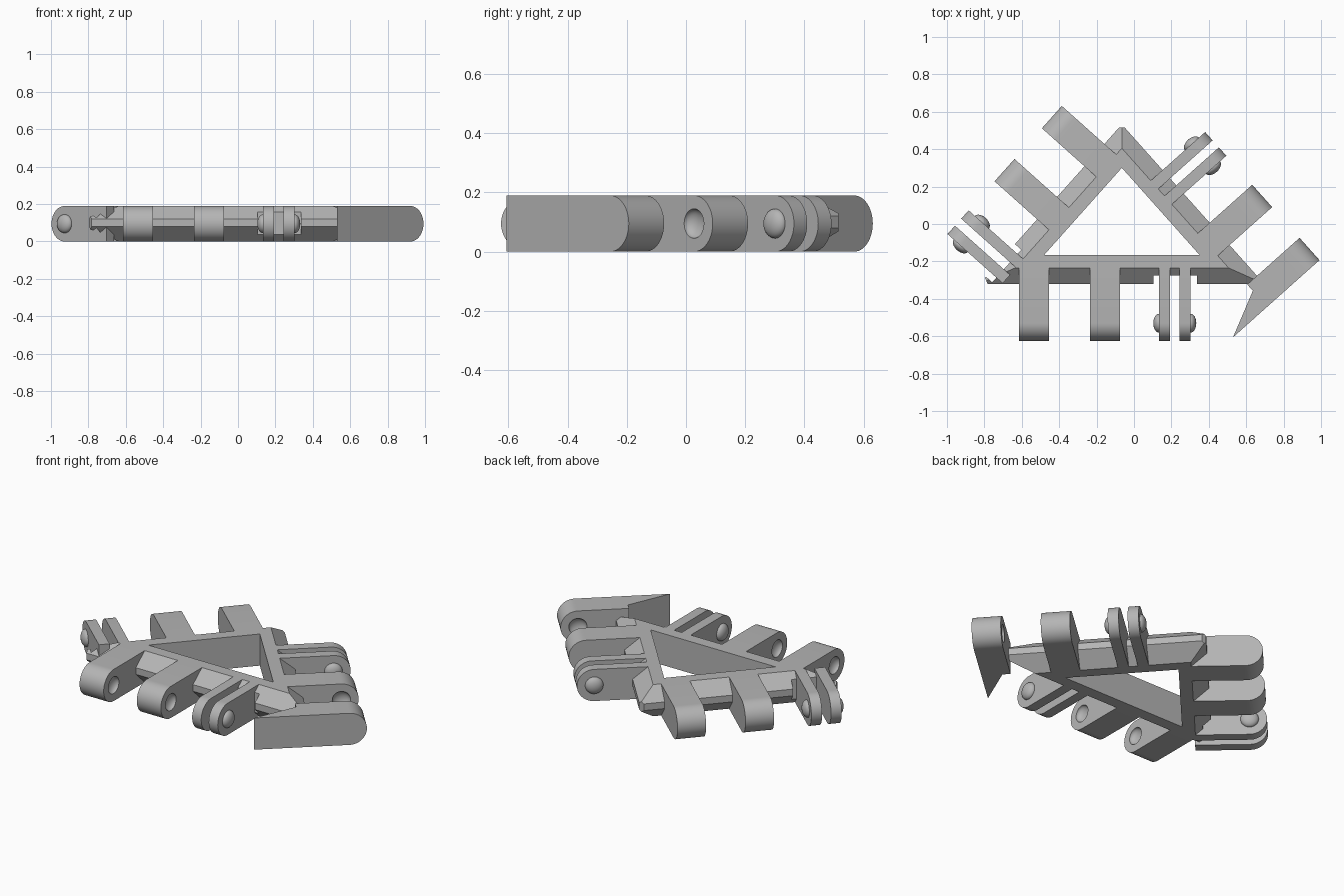
import bpy, bmesh, math
from mathutils import Vector, Matrix

old = bpy.data.objects.get("Cube")
if old:
    bpy.data.objects.remove(old, do_unlink=True)

H = 0.19            # plate thickness
R = H / 2           # lug end radius
HINGE = 0.365       # hinge axis distance from the inner edge
ROOT = 0.065        # where lugs start
TRI = [Vector((-0.48, -0.165)), Vector((0.35, -0.165)), Vector((-0.065, 0.30))]
CENTER = sum(TRI, Vector((0, 0))) / 3

grey = bpy.data.materials.new("plain grey")
grey.use_nodes = True
grey.diffuse_color = (0.46, 0.46, 0.46, 1)
grey.node_tree.nodes["Principled BSDF"].inputs["Base Color"].default_value = (0.46, 0.46, 0.46, 1)


def side_matrix(i):
    """Local axes of a triangle side: along, outward, up."""
    a, b = TRI[i], TRI[(i + 1) % 3]
    t = (b - a).normalized()
    m = (a + b) / 2
    return Matrix(((t.x, t.y, 0, m.x), (t.y, -t.x, 0, m.y), (0, 0, 1, 0), (0, 0, 0, 1)))


def make(name, bm, matrix=None):
    if matrix:
        bm.transform(matrix)
    bmesh.ops.recalc_face_normals(bm, faces=bm.faces)
    mesh = bpy.data.meshes.new(name)
    bm.to_mesh(mesh)
    bm.free()
    mesh.materials.append(grey)
    ob = bpy.data.objects.new(name, mesh)
    bpy.context.collection.objects.link(ob)
    return ob


def prism(name, points, offset, matrix):
    bm = bmesh.new()
    face = bm.faces.new([bm.verts.new(p) for p in points])
    ext = bmesh.ops.extrude_face_region(bm, geom=[face])
    moved = [v for v in ext["geom"] if isinstance(v, bmesh.types.BMVert)]
    bmesh.ops.translate(bm, verts=moved, vec=offset)
    return make(name, bm, matrix)


def lug(name, s0, s1, matrix, root=ROOT):
    """Straight arm with a half-round end."""
    pts = [(s0, root, 0)]
    for k in range(25):
        a = -math.pi / 2 + math.pi * k / 24
        pts.append((s0, HINGE + R * math.cos(a), R + R * math.sin(a)))
    pts.append((s0, root, H))
    return prism(name, pts, (s1 - s0, 0, 0), matrix)


def button(name, s, matrix):
    """Flattened ball on the hinge axis, used as a bump or a socket."""
    bm = bmesh.new()
    bmesh.ops.create_uvsphere(bm, u_segments=32, v_segments=16, radius=0.05)
    bm.transform(Matrix.Rotation(math.pi / 2, 4, 'Y'))
    bm.transform(Matrix.Translation((s, HINGE, R)) @ Matrix.Diagonal((0.6, 1, 1, 1)))
    return make(name, bm, matrix)


def cut(ob, cutters):
    for c in cutters:
        mod = ob.modifiers.new("cut", 'BOOLEAN')
        mod.operation = 'DIFFERENCE'
        mod.solver = 'EXACT'
        mod.object = c
    graph = bpy.context.evaluated_depsgraph_get()
    mesh = bpy.data.meshes.new_from_object(ob.evaluated_get(graph))
    ob.modifiers.clear()
    ob.data = mesh
    for c in cutters:
        bpy.data.objects.remove(c, do_unlink=True)


def offset_corner(i, d):
    """Triangle corner pushed out so that both sides move by d."""
    e1 = (TRI[(i + 1) % 3] - TRI[i]).normalized()
    e2 = (TRI[i - 1] - TRI[i]).normalized()
    return TRI[i] - (e1 + e2).normalized() * d / math.sin(e1.angle(e2) / 2)


# Triangular frame with bevelled outer edges and blunted corners
bm = bmesh.new()
profile = [(0, 0), (0, H), (0.07, H), (0.155, 0.12), (0.155, 0.08), (0.07, 0)]
rings = [[bm.verts.new((*offset_corner(i, d), z)) for d, z in profile] for i in range(3)]
for i in range(3):
    a, b = rings[i], rings[(i + 1) % 3]
    for k in range(6):
        n = (k + 1) % 6
        bm.faces.new((a[k], a[n], b[n], b[k]))
for i, blunt in enumerate((0.04, 0.04, 0.0175)):
    tip = offset_corner(i, 0.155)
    out = (tip - TRI[i]).normalized()
    p = tip - out * blunt
    res = bmesh.ops.bisect_plane(bm, geom=bm.verts[:] + bm.edges[:] + bm.faces[:],
                                 plane_co=(*p, 0), plane_no=(*out, 0), clear_outer=True)
    rim = [e for e in res["geom_cut"] if isinstance(e, bmesh.types.BMEdge)]
    bmesh.ops.holes_fill(bm, edges=rim, sides=0)
frame = make("frame", bm)

# Hinge lugs on each side
notches = []
for i, (side, start) in enumerate((("front", -0.55), ("left", -0.76), ("back", -0.345))):
    mat = side_matrix(i)

    # Solid lugs with sockets; the left side's first one is a plain-backed prong
    for label, s in (("first", start), ("second", start + 0.38)):
        prong = side == "left" and label == "first"
        name = "left_prong" if prong else f"{side}_{label}_lug"
        ob = lug(name, s, s + 0.16, mat, 0.085 if prong else ROOT)
        sockets = [button("socket", s + 0.16, mat)]
        if prong:
            prism("left_prong_point", [(s, -0.16, 0), (s + 0.115, 0.085, 0), (s, 0.085, 0)],
                  (0, 0, H), mat)
        else:
            sockets.append(button("socket", s, mat))
        cut(ob, sockets)

    # Paired thin blades with bumps on their outer faces
    p = start + 0.748
    for label, s, face in (("inner", p, p), ("outer", p + 0.11, p + 0.17)):
        lug(f"{side}_{label}_blade", s, s + 0.06, mat)
        button(f"{side}_{label}_bump", face, mat)

    # Clearance in the frame around the blades
    lo, hi = p - 0.03, p + 0.203
    notches.append(prism("notch", [(lo, 0.11, -0.1), (hi, 0.11, -0.1), (hi, 0.3, -0.1), (lo, 0.3, -0.1)],
                         (0, 0, 0.4), mat))
cut(frame, notches)

# Smooth rounded parts, keep hard edges
bpy.ops.object.select_all(action='DESELECT')
for ob in bpy.context.collection.objects:
    if ob.type == 'MESH' and grey.name in ob.data.materials:
        ob.select_set(True)
        bpy.context.view_layer.objects.active = ob
bpy.ops.object.shade_smooth_by_angle(angle=math.radians(30))
